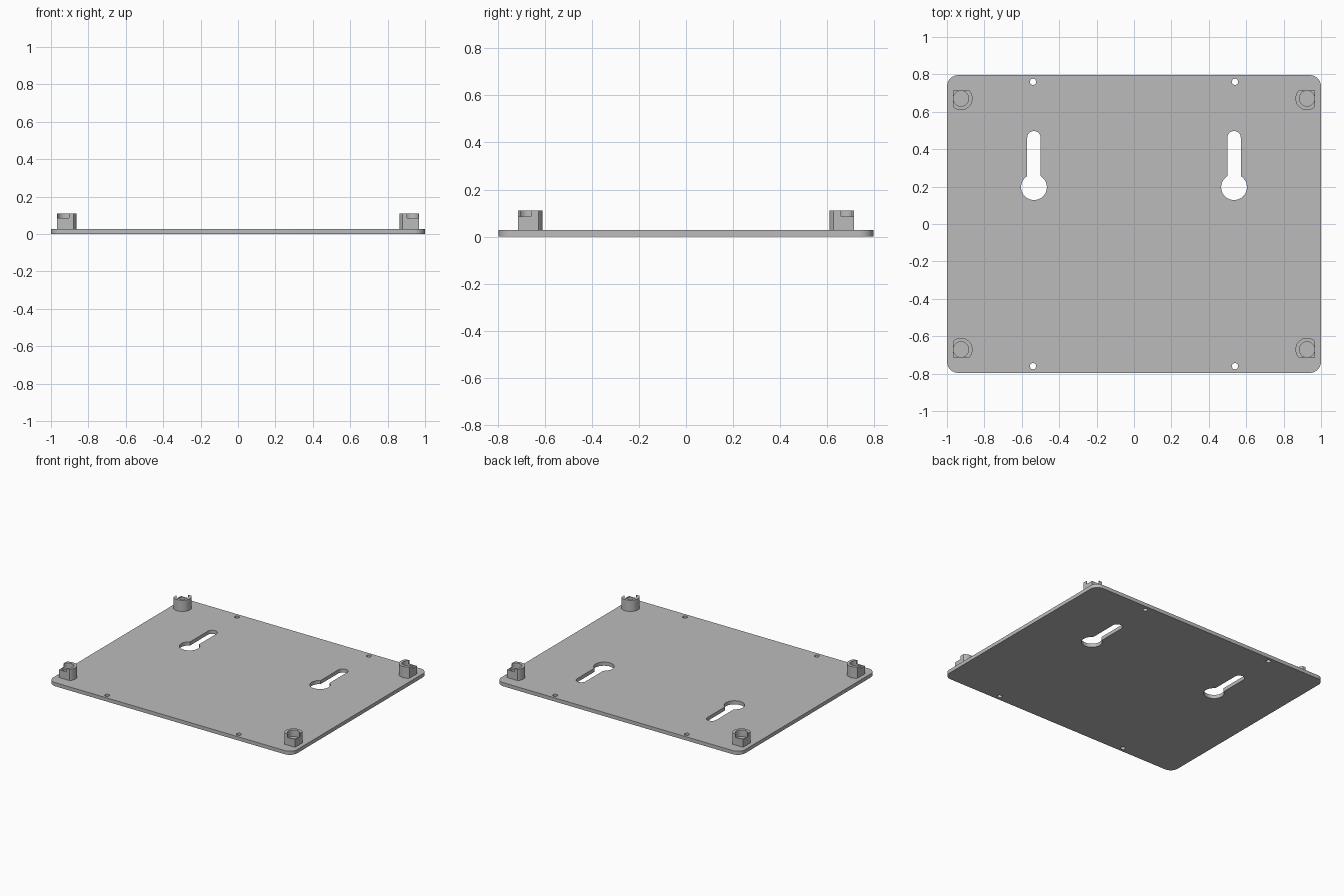
import bpy, bmesh
from math import cos, sin, pi, radians, acos, asin

if "Cube" in bpy.data.objects:
    bpy.data.objects.remove(bpy.data.objects["Cube"], do_unlink=True)

grey = bpy.data.materials.new("plain grey")
grey.use_nodes = True
grey.diffuse_color = (0.5, 0.5, 0.5, 1)
grey.node_tree.nodes["Principled BSDF"].inputs["Base Color"].default_value = (0.5, 0.5, 0.5, 1)


def arc(cx, cy, r, start, end, n=24):
    """Points along a circular arc, angles in radians."""
    steps = [start + (end - start) * i / n for i in range(n + 1)]
    return [(cx + r * cos(a), cy + r * sin(a)) for a in steps]


def circle(cx, cy, r, n=40):
    return arc(cx, cy, r, 0, 2 * pi, n)[:-1]


def prism(name, outline, z0, z1):
    """Extrude a counter-clockwise outline from z0 to z1."""
    bm = bmesh.new()
    face = bm.faces.new([bm.verts.new((x, y, z0)) for x, y in outline])
    top = bmesh.ops.extrude_face_region(bm, geom=[face])["geom"]
    verts = [v for v in top if isinstance(v, bmesh.types.BMVert)]
    bmesh.ops.translate(bm, verts=verts, vec=(0, 0, z1 - z0))
    bmesh.ops.recalc_face_normals(bm, faces=bm.faces)
    mesh = bpy.data.meshes.new(name)
    bm.to_mesh(mesh)
    bm.free()
    mesh.materials.append(grey)
    obj = bpy.data.objects.new(name, mesh)
    bpy.context.collection.objects.link(obj)
    return obj


def select(obj):
    bpy.ops.object.select_all(action="DESELECT")
    obj.select_set(True)
    bpy.context.view_layer.objects.active = obj


def cut(obj, outline, z0, z1):
    cutter = prism("cutter", outline, z0, z1)
    cutter.hide_render = True
    mod = obj.modifiers.new("cut", "BOOLEAN")
    mod.operation, mod.solver, mod.object = "DIFFERENCE", "EXACT", cutter
    select(obj)
    bpy.ops.object.modifier_apply(modifier=mod.name)
    bpy.data.objects.remove(cutter, do_unlink=True)


# Base plate with rounded corners
W, D, R, T = 1.0, 0.796, 0.06, 0.027
outline = []
for i, (sx, sy) in enumerate([(1, 1), (-1, 1), (-1, -1), (1, -1)]):
    outline += arc(sx * (W - R), sy * (D - R), R, i * pi / 2, (i + 1) * pi / 2, 10)
plate = prism("base_plate", outline, 0, T)

# Keyhole slots and small screw holes
SLOT_R, KEY_R, KEY_Y = 0.036, 0.069, 0.197
lean = acos(SLOT_R / KEY_R)
for s in (-1, 1):
    keyhole = arc(s * 0.535, 0.461, SLOT_R, 0, pi, 16)
    keyhole += arc(s * 0.535, KEY_Y, KEY_R, pi - lean, 2 * pi + lean, 36)
    cut(plate, keyhole, -0.1, 0.1)
    for y in (-0.76, 0.76):
        cut(plate, circle(s * 0.54, y, 0.017, 24), -0.1, 0.1)

# Corner post: cylinder with two flats meeting at the outer corner
CX, CY, PR, FLAT = 0.925, 0.671, 0.062, 0.043
flat_angle = asin(FLAT / PR)
post_outline = arc(CX, CY, PR, pi - flat_angle, 1.5 * pi + flat_angle, 32)
post_outline.append((CX + FLAT, CY + FLAT))


def corner_post(name, sx, sy):
    def place(points):
        pts = [(sx * x, sy * y) for x, y in points]
        return pts if sx * sy > 0 else pts[::-1]

    post = prism(name, place(post_outline), T - 0.002, 0.11)
    # round pocket, then the notch that opens the outer corner
    cut(post, place(circle(CX, CY, 0.041)), 0.06, 0.2)
    x0, y0 = CX - 0.021, CY - 0.013
    cut(post, place([(x0, y0), (1.1, y0), (1.1, 1.1), (x0, 1.1)]), 0.085, 0.2)
    return post


parts = [plate]
for sy, depth in ((-1, "front"), (1, "back")):
    for sx, side in ((-1, "right"), (1, "left")):
        parts.append(corner_post(f"{depth}_{side}_post", sx, sy))

for part in parts:
    select(part)
    bpy.ops.object.shade_smooth_by_angle(angle=radians(30))
